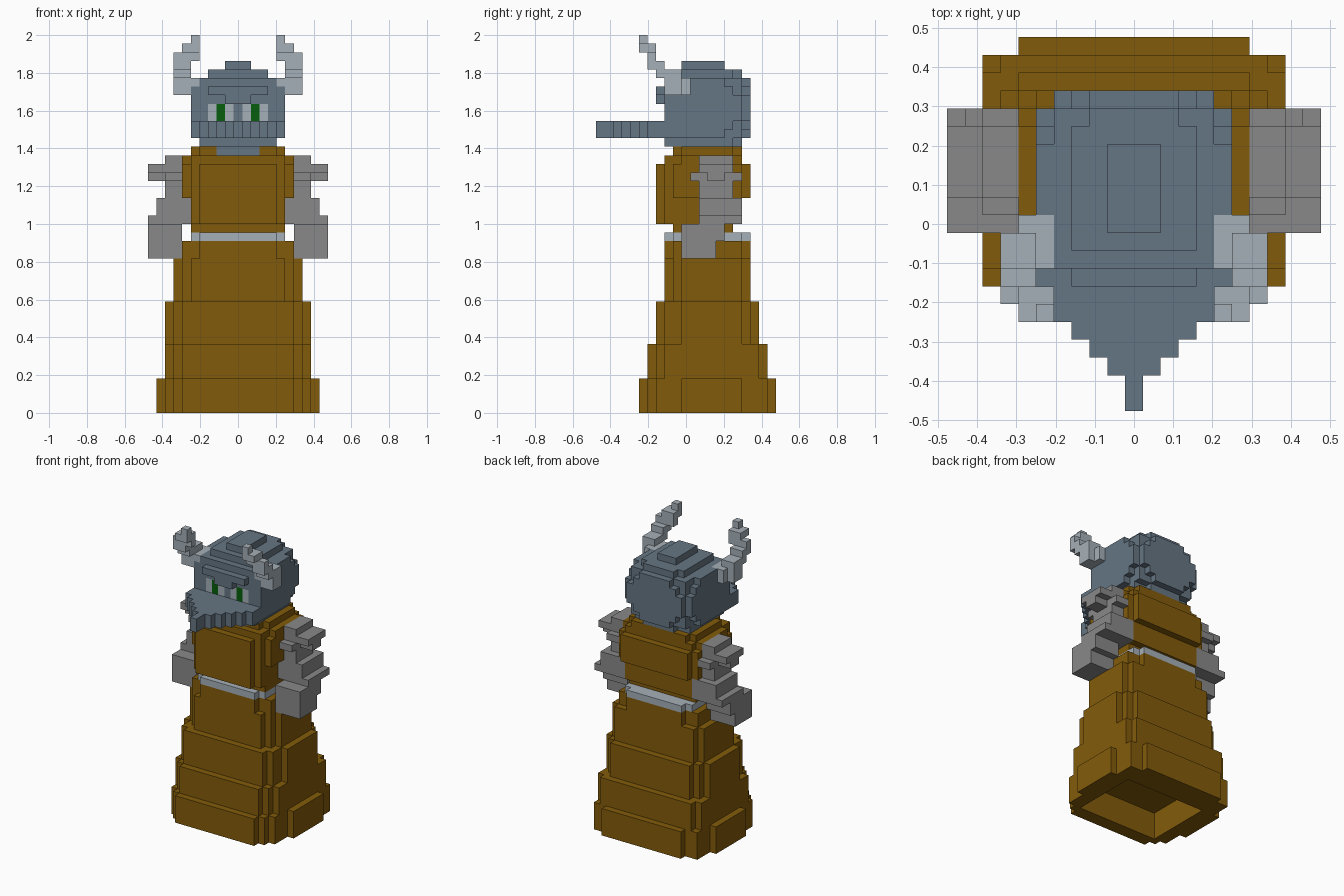
import bpy, bmesh

if "Cube" in bpy.data.objects:
    bpy.data.objects.remove(bpy.data.objects["Cube"])

V = 1 / 22            # cube size: the figure is 44 cubes tall
grid = {}             # (i, j, k) -> part name


def block(part, x0, x1, y0, y1, z0, z1):
    """Fill a box of cubes, mirrored in x (part None carves them away)."""
    for i in range(round(x0 + .5), round(x1 + .5)):
        for j in range(round(y0 + .5), round(y1 + .5)):
            for k in range(z0, z1):
                for s in (i, -i):
                    if part is None:
                        grid.pop((s, j, k), None)
                    else:
                        grid[(s, j, k)] = part


def layer(part, z0, z1, *rects):
    """Stack slab made of centred rectangles (half width, y front, y back)."""
    for w, y0, y1 in rects:
        block(part, -w, w, y0, y1, z0, z1)


# Robe skirt: stepped tiers getting narrower upwards
layer("robe_skirt", 0, 4, (6.5, -5.5, 10.5), (7.5, -4.5, 9.5),
      (8.5, -3.5, 9.5), (9.5, -.5, 6.5))
layer("robe_skirt", 4, 8, (6.5, -4.5, 9.5), (7.5, -3.5, 9.5), (8.5, -2.5, 8.5))
layer("robe_skirt", 8, 13, (6.5, -3.5, 8.5), (7.5, -2.5, 7.5), (8.5, -.5, 6.5))
layer("robe_skirt", 13, 18, (5.5, -2.5, 7.5), (6.5, -1.5, 7.5), (7.5, -.5, 6.5))
layer("robe_skirt", 18, 20, (4.5, -2.5, 7.5), (6.5, -1.5, 6.5))
block(None, -6.5, 6.5, -3.5, 6.5, 0, 4)          # hollow underside

# Belt
layer("belt", 20, 21, (4.5, -2.5, 7.5), (5.5, -1.5, 6.5))

# Robe torso
layer("robe_torso", 21, 22, (5.5, -1.5, 5.5))
layer("robe_torso", 22, 25, (4.5, -3.5, 6.5), (5.5, -2.5, 6.5))
layer("robe_torso", 25, 29, (4.5, -3.5, 7.5), (5.5, -2.5, 7.5), (6.5, -1.5, 6.5))
layer("robe_torso", 29, 30, (5.5, -2.5, 6.5), (6.5, -.5, 5.5))
layer("robe_torso", 30, 31, (4.5, -1.5, 6.5), (5.5, -.5, 5.5))

# Arms: shoulder, upper arm, elbow, fist
for b in ((6.5, 8.5, 1.5, 5.5, 27, 30), (6.5, 8.5, .5, 6.5, 27, 28),
          (8.5, 10.5, 1.5, 5.5, 28, 29), (8.5, 10.5, 2.5, 4.5, 27, 28),
          (5.5, 8.5, 1.5, 5.5, 25, 27), (5.5, 8.5, 1.5, 6.5, 22, 25),
          (8.5, 9.5, 1.5, 6.5, 23, 25),
          (6.5, 10.5, 1.5, 6.5, 22, 23), (6.5, 10.5, -.5, 4.5, 20, 22),
          (6.5, 10.5, -.5, 3.5, 18, 20)):
    block("arms", *b)

# Head: rounded helmet, sides and back plate trimmed at the corners
layer("head", 30, 31, (2.5, -1.5, 5.5))
layer("head", 31, 32, (4.5, -2.5, 5.5), (2.5, -2.5, 6.5))
layer("head", 32, 39, (4.5, -2.5, 6.5))
for z, side_back, back_half in ((32, 4.5, 2.5), (33, 5.5, 3.5), (34, 6.5, 4.5),
                                (35, 6.5, 4.5), (36, 6.5, 4.5), (37, 5.5, 3.5)):
    layer("head", z, z + 1, (5.5, -2.5, side_back), (back_half, -2.5, 7.5))
layer("head", 38, 39, (2.5, -2.5, 7.5), (5.5, -.5, 4.5))
layer("head", 39, 40, (3.5, -1.5, 5.5), (2.5, -1.5, 6.5))
layer("head", 40, 41, (1.5, -.5, 4.5))
layer("head", 37, 38, (3.5, -3.5, -2.5))         # brow
layer("head", 36, 37, (1.5, -3.5, -2.5))

# Beard: flat wedge pointing forward
layer("beard", 32, 34, (5.5, -4.5, -2.5), (4.5, -5.5, -4.5), (3.5, -6.5, -5.5),
      (2.5, -7.5, -6.5), (1.5, -8.5, -7.5), (.5, -10.5, -8.5))

# Eyes set into the face
block("eye_whites", .5, 3.5, -2.5, -1.5, 34, 36)
block("pupils", 1.5, 2.5, -2.5, -1.5, 34, 36)

# Horns: curving outwards, forwards and back in
for b in ((5.5, 6.5, -1.5, .5, 37, 39), (4.5, 5.5, -2.5, .5, 38, 39),
          (5.5, 7.5, -2.5, -.5, 37, 40), (5.5, 7.5, -3.5, -2.5, 39, 41),
          (5.5, 7.5, -4.5, -3.5, 40, 42), (4.5, 6.5, -4.5, -3.5, 41, 43),
          (4.5, 6.5, -5.5, -4.5, 42, 43), (4.5, 5.5, -5.5, -4.5, 42, 44)):
    block("horns", *b)

# Flat colours
COLOURS = {"brown_cloth": (.225, .105, .003), "blue_grey": (.13, .18, .228),
           "pale_grey": (.38, .435, .48), "stone_grey": (.25, .25, .25),
           "green": (.002, .114, .004)}
PARTS = {"robe_skirt": "brown_cloth", "robe_torso": "brown_cloth",
         "belt": "pale_grey", "arms": "stone_grey", "head": "blue_grey",
         "beard": "blue_grey", "eye_whites": "pale_grey", "pupils": "green",
         "horns": "pale_grey"}
mats = {}
for name, c in COLOURS.items():
    mats[name] = bpy.data.materials.new(name)
    mats[name].diffuse_color = (*c, 1)


def build(part):
    """Turn one part's cubes into a clean outer skin."""
    bm = bmesh.new()
    verts = {}
    for cell in [c for c, p in grid.items() if p == part]:
        for a in range(3):
            for s in (-1, 1):
                n = list(cell)
                n[a] += s
                if tuple(n) in grid:
                    continue
                face = []
                for du, dv in ((0, 0), (1, 0), (1, 1), (0, 1))[::s]:
                    p = list(cell)
                    p[a] += s > 0
                    p[(a + 1) % 3] += du
                    p[(a + 2) % 3] += dv
                    p = tuple(p)
                    if p not in verts:
                        verts[p] = bm.verts.new(((p[0] - .5) * V, (p[1] - .5) * V, p[2] * V))
                    face.append(verts[p])
                bm.faces.new(face)
    bmesh.ops.dissolve_limit(bm, angle_limit=.02, verts=bm.verts[:], edges=bm.edges[:],
                             delimit={'NORMAL'})
    me = bpy.data.meshes.new(part)
    bm.to_mesh(me)
    bm.free()
    me.materials.append(mats[PARTS[part]])
    bpy.context.collection.objects.link(bpy.data.objects.new(part, me))


for part in PARTS:
    build(part)

for m in bpy.data.materials:
    if m.users and not m.is_grease_pencil:
        m.use_nodes = True
        m.node_tree.nodes["Principled BSDF"].inputs["Base Color"].default_value = m.diffuse_color
